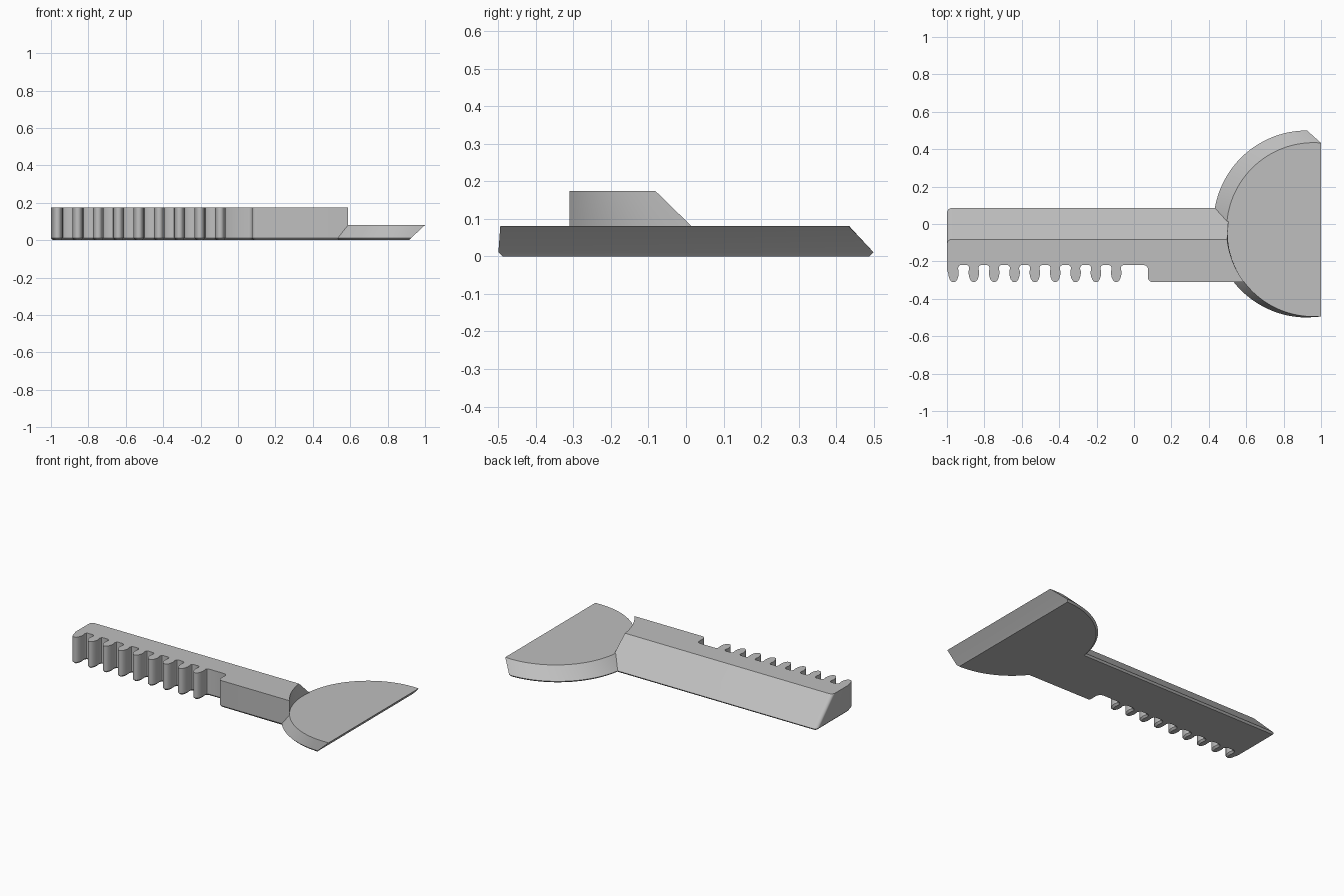
import bpy, bmesh, math
from mathutils import Vector

if "Cube" in bpy.data.objects:
    bpy.data.objects.remove(bpy.data.objects["Cube"])

grey = bpy.data.materials.new("plain grey")
grey.diffuse_color = (0.52, 0.52, 0.52, 1)
grey.use_nodes = True
grey.node_tree.nodes["Principled BSDF"].inputs["Base Color"].default_value = grey.diffuse_color

TOP_C, TOP_R = (0.96, -0.03), 0.465     # upper rim of the head
LOW_C, LOW_R = (0.925, 0.0), 0.5        # lower rim of the head
LIP = 0.011                             # small chamfer round the underside


def inset(pts, d):
    """Move a counter-clockwise outline inwards by d."""
    out = []
    for i, p in enumerate(pts):
        a, b = Vector(pts[i - 1]), Vector(pts[(i + 1) % len(pts)])
        p = Vector(p)
        u, v = (p - a).normalized(), (b - p).normalized()
        n1, n2 = Vector((-u.y, u.x)), Vector((-v.y, v.x))
        n = (n1 + n2).normalized()
        out.append(p + n * d / max(0.7, n.dot(n1)))
    return out


def loft(name, levels):
    """Join matching outlines (z, points) into a closed solid."""
    bm = bmesh.new()
    rings = [[bm.verts.new((p[0], p[1], z)) for p in pts] for z, pts in levels]
    n = len(rings[0])
    for a, b in zip(rings, rings[1:]):
        for i in range(n):
            j = (i + 1) % n
            bm.faces.new((a[i], a[j], b[j], b[i]))
    bm.faces.new(rings[0][::-1])
    bm.faces.new(rings[-1])
    bmesh.ops.recalc_face_normals(bm, faces=bm.faces)
    mesh = bpy.data.meshes.new(name)
    bm.to_mesh(mesh)
    bm.free()
    mesh.materials.append(grey)
    ob = bpy.data.objects.new(name, mesh)
    bpy.context.collection.objects.link(ob)
    bpy.context.view_layer.objects.active = ob
    ob.select_set(True)
    bpy.ops.object.shade_smooth_by_angle(angle=math.radians(30))
    ob.select_set(False)


def fillet(cx, cy, r, a0, a1, n=5):
    return [(cx + r * math.cos(math.radians(a0 + (a1 - a0) * i / n)),
             cy + r * math.sin(math.radians(a0 + (a1 - a0) * i / n)))
            for i in range(n + 1)]


# Toothed bar: half-profile of a tooth as (half width, y), root to tip
half = [(0.036, -0.220), (0.029, -0.224), (0.025, -0.232), (0.025, -0.242),
        (0.028, -0.252), (0.028, -0.266), (0.025, -0.282), (0.020, -0.296),
        (0.013, -0.306), (0.005, -0.31)]


def bar_outline(back):
    pts = [(-1, -0.245)]
    for k in range(9):
        c = -0.965 + k * 0.10875
        left = [(c - w, y) for w, y in half]
        if k == 0:
            left = left[5:]
        pts += left + [(c + w, y) for w, y in reversed(half)]
    # gap after the last tooth, then the plain front edge
    pts += fillet(0.052, -0.243, 0.023, 90, 0)
    pts += fillet(0.098, -0.287, 0.023, 180, 270)
    # concave end that follows the head's upper rim
    for i in range(25):
        y = -0.31 + (back + 0.31) * i / 24
        pts.append((TOP_C[0] - math.sqrt(TOP_R**2 - (y - TOP_C[1])**2), y))
    # rounded back corner
    pts += fillet(-0.973, back - 0.027, 0.027, 90, 180, 6)
    return pts


low = bar_outline(0.086)
loft("toothed_bar", [(0, inset(low, LIP)), (LIP, low), (0.175, bar_outline(-0.082))])


# Slanted half-disc head
def head_outline(c, r, end):
    a0 = math.acos((end - c[0]) / r) if end > c[0] else math.pi / 2
    pts = [(end, c[1] + r * math.sin(a0))]
    for i in range(1, 65):
        a = a0 + (1.5 * math.pi - a0) * i / 64
        pts.append((min(end, c[0] + r * math.cos(a)), c[1] + r * math.sin(a)))
    return pts + [(end + 0.0001, c[1] - r)]


low = head_outline(LOW_C, LOW_R, 0.925)
bottom = head_outline(LOW_C, LOW_R - LIP, 0.915)
loft("half_disc_head", [(0, bottom), (LIP, low),
                        (0.081, head_outline(TOP_C, TOP_R, 1.0))])
